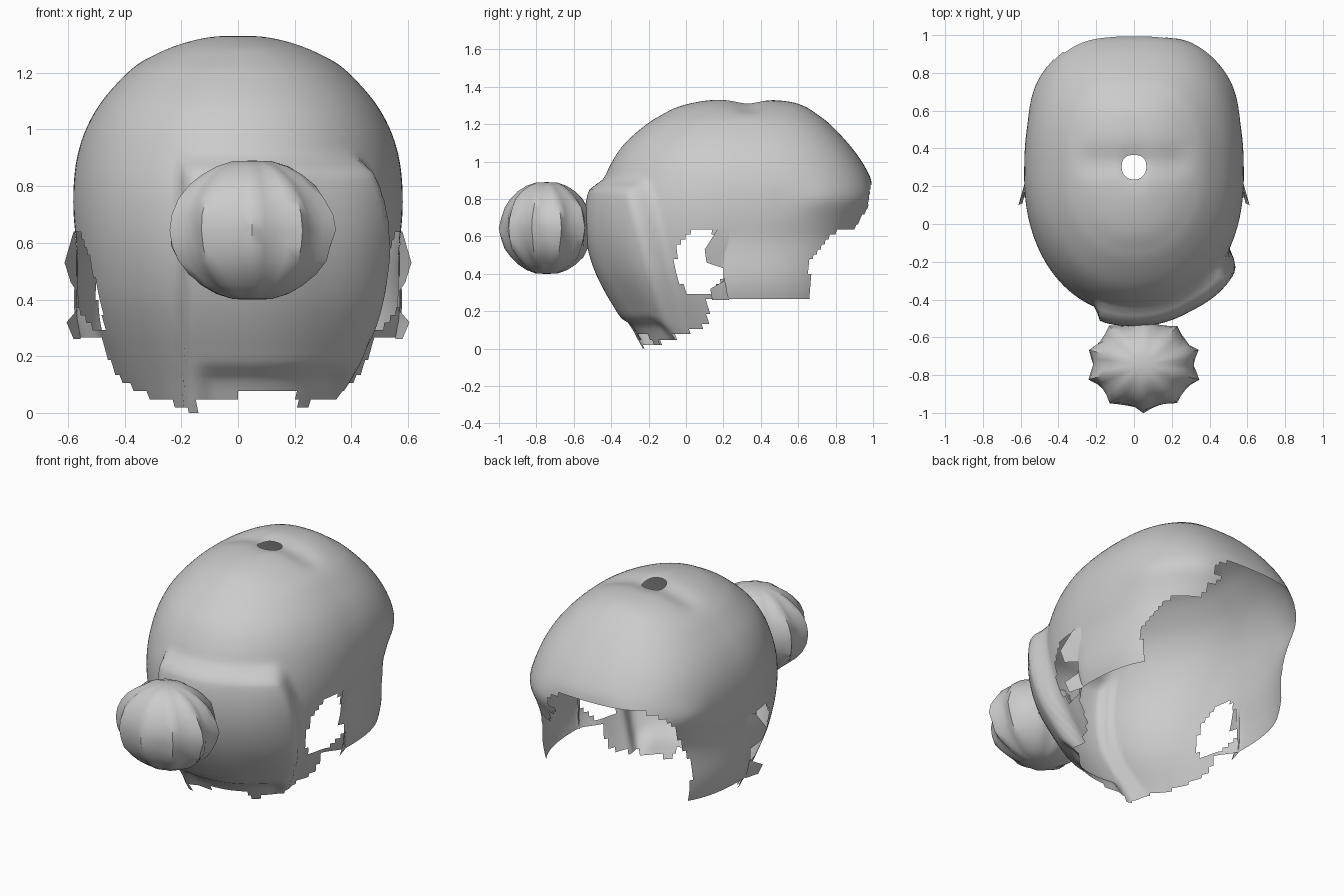
import bpy, bmesh, math, random
from mathutils import Vector

random.seed(4)
cube = bpy.data.objects.get("Cube")
if cube:
    bpy.data.objects.remove(cube, do_unlink=True)

# One plain grey for the whole model
grey = bpy.data.materials.new("plain_grey")
grey.use_nodes = True
grey.diffuse_color = (0.6, 0.6, 0.6, 1)
shader = next(n for n in grey.node_tree.nodes if n.type == 'BSDF_PRINCIPLED')
shader.inputs["Base Color"].default_value = grey.diffuse_color
shader.inputs["Roughness"].default_value = 0.6


def make_object(name, bm, angle):
    mesh = bpy.data.meshes.new(name)
    bm.to_mesh(mesh)
    bm.free()
    mesh.materials.append(grey)
    obj = bpy.data.objects.new(name, mesh)
    bpy.context.collection.objects.link(obj)
    bpy.ops.object.select_all(action='DESELECT')
    obj.select_set(True)
    bpy.context.view_layer.objects.active = obj
    bpy.ops.object.shade_smooth_by_angle(angle=math.radians(angle))
    return obj


def ramp(value, start, end):
    t = min(1, max(0, (value - start) / (end - start)))
    return t * t * (3 - 2 * t)


def lookup(value, table):
    for (a, fa), (b, fb) in zip(table, table[1:]):
        if value <= b:
            return fa + (fb - fa) * max(0, value - a) / (b - a)
    return table[-1][1]


def spline(points, t):
    # Catmull-Rom through rows of numbers, t from zero to one
    t *= len(points) - 1
    i = min(int(t), len(points) - 2)
    f = t - i
    last = len(points) - 1
    rows = [points[min(last, max(0, i + k))] for k in (-1, 0, 1, 2)]
    return [b + f / 2 * (c - a + f * (2 * a - 5 * b + 4 * c - d + f * (3 * (b - c) + d - a)))
            for a, b, c, d in zip(*rows)]


# Hair cap rings from the crown opening down: height, front y, back y, half width
RINGS = [
    (1.328, .235, .365, .065), (1.33, .15, .46, .095), (1.317, .05, .57, .165),
    (1.29, -.05, .645, .245), (1.25, -.13, .705, .322), (1.2, -.21, .77, .39),
    (1.1, -.325, .865, .48), (1.0, -.395, .94, .537), (.9, -.44, .99, .568),
    (.8, -.47, .99, .58), (.7, -.48, .965, .58), (.6, -.475, .93, .57),
    (.5, -.455, .91, .555), (.4, -.42, .89, .535), (.3, -.37, .87, .505),
    (.2, -.31, .85, .47), (.1, -.25, .83, .43), (0, -.2, .8, .38)]

# Height of the hairline against y, on either side of the brow
BROW_LEFT = [(.66, .46), (.72, .55), (.78, .62), (.9, .64), (.93, .69), (.97, .75), (.99, .88)]
BROW_RIGHT = [(.66, .5), (.72, .62), (.78, .74), (.84, .82), (.9, .86), (.99, .88)]
# Height of the nape edge against x
NAPE = [(-.4, .1), (-.36, .07), (-.15, 0), (-.13, .05), (.2, .08), (.22, .03), (.38, .05), (.42, .1)]


def cap_point(t, angle):
    z, front, back, width = spline(RINGS, t)
    mid, depth = (front + back) / 2, (back - front) / 2
    c, s = math.cos(angle), math.sin(angle)
    power = 2 / 2.6 if s > 0 else 2 / 2.1
    p = Vector((math.copysign(abs(c) ** power, c) * width,
                mid + math.copysign(abs(s) ** power, s) * depth, z))
    # Shallow dip across the crown, and sideburns that hang straight
    p.z -= .02 * ramp(z, 1.24, 1.31) * math.exp(-((p.y - .33) / .08) ** 2)
    p.x *= 1 + .13 * ramp(p.y, .1, .24) * ramp(z, .62, .25)
    # Raised panel of hair gathered toward the bun
    end = -.21 + (.85 - z) * .25
    lift = .062 * ramp(z, .92, .84) * ramp(p.x, -.21, -.16) * ramp(p.y, end + .03, end - .04)
    tuck = ramp(z, .17, .12) * ramp(p.x, -.14, -.08) * ramp(p.x, .36, .3)
    lift *= (1 - .6 * tuck) * (1 + .4 * ramp(p.x, .25, .45))
    # Soft overhang at the temples
    lift += (.022 * math.exp(-((z - .8) / .08) ** 2)
             * ramp(p.y, .5, .75) * ramp(abs(p.x), .1, .3))
    out = Vector((p.x, p.y - .25, 0)).normalized()
    return p + out * lift


def kept(p):
    x, y, z = p
    if ((y - .075) / .13) ** 2 + ((z - .46) / .18) ** 2 < 1:
        return False                                  # ear opening
    if y < .12:
        return z > max(lookup(x, NAPE), .02 + .38 * (y + .17))
    if y < .66:
        return z > .27                                # sideburns
    return z > lookup(y, BROW_LEFT if x > 0 else BROW_RIGHT)


# Hair cap: open shell with stepped edges
COLS, ROWS = 160, 64
bm = bmesh.new()
grid = [[bm.verts.new(cap_point(r / ROWS, math.tau * i / COLS)) for i in range(COLS)]
        for r in range(ROWS + 1)]
for r in range(ROWS):
    for i in range(COLS):
        j = (i + 1) % COLS
        quad = (grid[r][i], grid[r + 1][i], grid[r + 1][j], grid[r][j])
        if kept(sum((v.co for v in quad), Vector()) / 4):
            bm.faces.new(quad)
bmesh.ops.delete(bm, geom=[v for v in bm.verts if not v.link_faces], context='VERTS')
make_object("hair_cap", bm, 60)

# Bun: ridged, slightly crumpled ball with pinched poles
bm = bmesh.new()
bmesh.ops.create_uvsphere(bm, u_segments=40, v_segments=14, radius=1)
for v in bm.verts:
    around = math.atan2(v.co.y, v.co.x) + math.pi / 2
    flat = math.hypot(v.co.x, v.co.y)
    groove = 1 - .12 * abs(math.sin(5 * around + .3 * v.co.z)) * ramp(flat, 0, .7)
    groove += random.uniform(-.025, .015) * ramp(flat, 0, .5)
    v.co = Vector((.05 + v.co.x * groove * .307, -.745 + v.co.y * groove * .255,
                   .645 + v.co.z * (1 - .02 * ramp(flat, .2, 0)) * .25))
make_object("bun", bm, 50)

# Loose locks flaring out beside the ears: height, inner x, outer x, outer y
LOCK = [(.64, .575, .58, .17), (.53, .565, .612, .1), (.46, .565, .59, .11),
        (.43, .565, .57, .2), (.36, .56, .57, .2), (.32, .56, .605, .13), (.26, .555, .58, .14)]
for side, name in ((1, "left_ear_lock"), (-1, "right_ear_lock")):
    bm = bmesh.new()
    strip = [(bm.verts.new((side * a, .23, z)), bm.verts.new((side * b, y, z)))
             for z, a, b, y in LOCK]
    for (a, b), (c, d) in zip(strip, strip[1:]):
        bm.faces.new((a, b, d, c) if side < 0 else (a, c, d, b))
    make_object(name, bm, 40)
